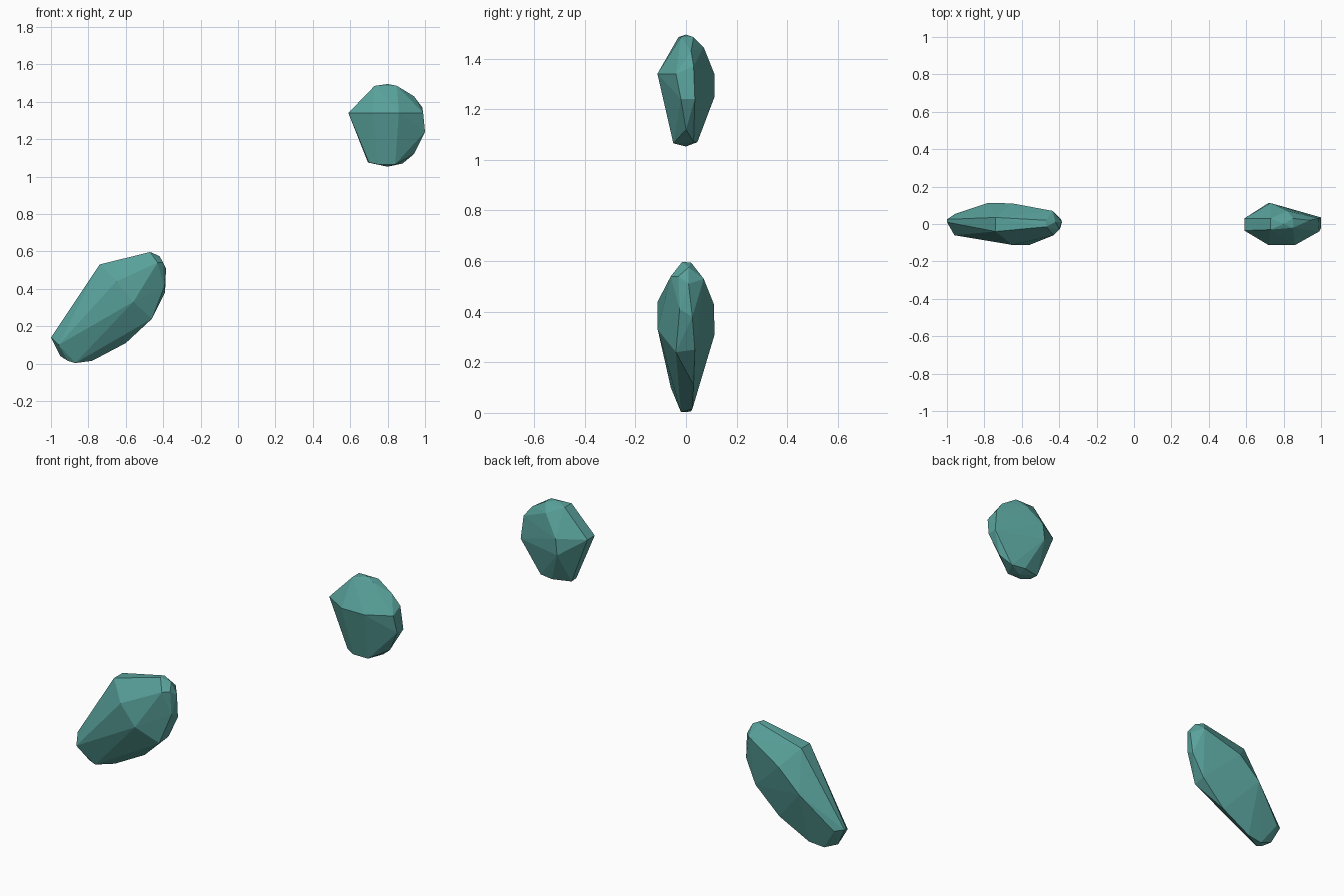
import bpy, bmesh

mat = bpy.data.materials.new("teal_stone")
mat.diffuse_color = (0.10, 0.36, 0.33, 1)


def faceted_stone(name, corners):
    """Flat-faced stone: the convex hull of a few corner points."""
    bm = bmesh.new()
    for c in corners:
        bm.verts.new(c)
    res = bmesh.ops.convex_hull(bm, input=bm.verts)
    loose = {g for g in res["geom_interior"] + res["geom_unused"]
             if isinstance(g, bmesh.types.BMVert)}
    bmesh.ops.delete(bm, geom=list(loose), context='VERTS')
    bmesh.ops.recalc_face_normals(bm, faces=bm.faces)
    me = bpy.data.meshes.new(name)
    bm.to_mesh(me)
    bm.free()
    me.materials.append(mat)
    ob = bpy.data.objects.new(name, me)
    bpy.context.collection.objects.link(ob)


# Upper stone: front ridge, back apex, rounded crown, narrow foot
faceted_stone("upper_stone", [
    (0.59, -0.035, 1.34), (0.72, -0.113, 1.34), (0.86, -0.113, 1.34), (0.99, -0.04, 1.34),
    (0.59, 0.03, 1.34), (0.72, 0.113, 1.25), (0.73, 0.112, 1.34),
    (1.0, 0.035, 1.24), (0.985, 0.03, 1.37), (1.0, -0.02, 1.24),
    (0.73, -0.03, 1.485), (0.73, 0.03, 1.485), (0.80, 0.0, 1.495), (0.85, -0.02, 1.485),
    (0.85, 0.03, 1.485), (0.94, 0.02, 1.43), (0.82, 0.07, 1.445),
    (0.695, 0.02, 1.075), (0.70, -0.03, 1.075), (0.75, -0.05, 1.065), (0.80, 0.0, 1.053),
    (0.84, -0.05, 1.065), (0.88, 0.03, 1.07), (0.94, 0.0, 1.12), (0.80, 0.045, 1.07),
])

# Lower stone: long leaning body with thin lower tip
faceted_stone("lower_stone", [
    (-1.0, 0.025, 0.14), (-1.0, 0.01, 0.14), (-0.96, -0.06, 0.10), (-0.955, 0.055, 0.13),
    (-0.95, 0.01, 0.04), (-0.91, -0.015, 0.015), (-0.87, -0.02, 0.003), (-0.87, 0.02, 0.005),
    (-0.78, 0.025, 0.015), (-0.60, 0.03, 0.11), (-0.46, -0.04, 0.24), (-0.455, 0.035, 0.25),
    (-0.65, -0.112, 0.44), (-0.56, -0.112, 0.33), (-0.78, 0.113, 0.31), (-0.65, 0.11, 0.43),
    (-0.74, -0.04, 0.53), (-0.74, 0.035, 0.53),
    (-0.47, -0.015, 0.597), (-0.47, 0.02, 0.594), (-0.43, -0.06, 0.54), (-0.435, 0.07, 0.53),
    (-0.42, 0.01, 0.575), (-0.40, -0.03, 0.54), (-0.385, 0.01, 0.51), (-0.39, 0.025, 0.38),
    (-0.395, -0.025, 0.41),
])
